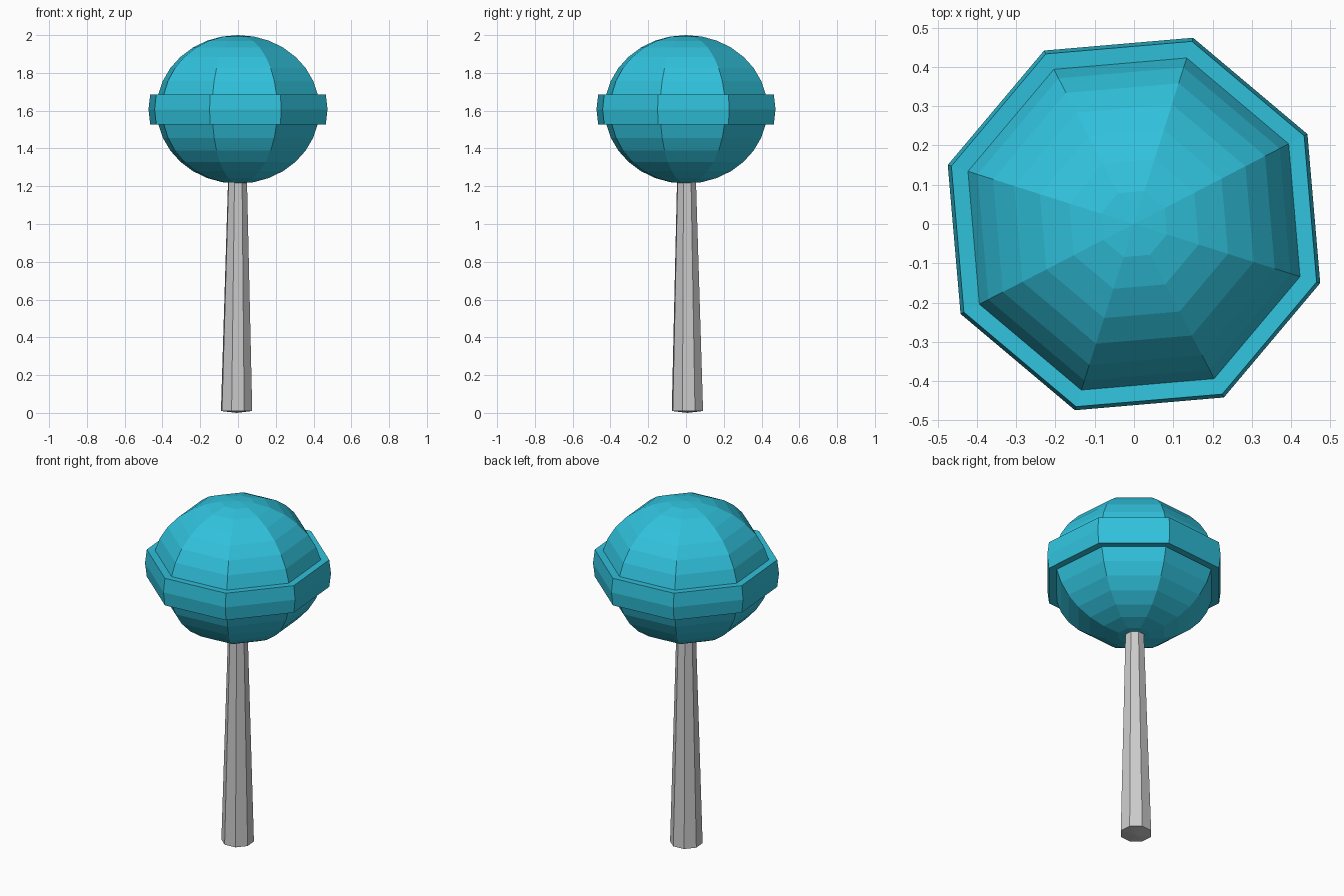
import bpy
import bmesh
import math

if "Cube" in bpy.data.objects:
    bpy.data.objects.remove(bpy.data.objects["Cube"])

SIDES = 8
TURN = math.radians(27.4)


def lathe(name, profile):
    """Flat-faced solid from (radius, z, shift) rings; radius 0 makes a pole."""
    bm = bmesh.new()
    rings = []
    for r, z, s in profile:
        count = 1 if r == 0 else SIDES
        rings.append([bm.verts.new((r * math.cos(TURN + math.tau * k / SIDES) - s,
                                    r * math.sin(TURN + math.tau * k / SIDES) + s, z))
                      for k in range(count)])
    for a, b in zip(rings, rings[1:]):
        for k in range(SIDES):
            n = (k + 1) % SIDES
            if len(a) == 1:
                bm.faces.new((a[0], b[n], b[k]))
            elif len(b) == 1:
                bm.faces.new((a[k], a[n], b[0]))
            else:
                bm.faces.new((a[k], a[n], b[n], b[k]))
    bmesh.ops.recalc_face_normals(bm, faces=bm.faces)
    mesh = bpy.data.meshes.new(name)
    bm.to_mesh(mesh)
    bm.free()
    obj = bpy.data.objects.new(name, mesh)
    bpy.context.collection.objects.link(obj)
    return obj


# Handle: slim tapered stick, leaning very slightly
lathe("handle", [(0, 0, 0.0075), (0.087, 0.01, 0.0075), (0.052, 1.25, 0.0025), (0, 1.25, 0.0025)])

# Head: squashed ball whose two equator rows are pushed out as a band
CENTRE, RADIUS, HEIGHT, RINGS = 1.607, 0.452, 0.393, 16
profile = []
for i in range(RINGS + 1):
    a = math.pi * i / RINGS
    r = 0 if i in (0, RINGS) else RADIUS * math.sin(a)
    z = CENTRE - HEIGHT * math.cos(a)
    out = (r * 1.1, CENTRE + (z - CENTRE) * 1.03, 0)
    if i == 7:
        profile += [(r, z, 0), out]
    elif i == 8:
        profile.append(out)
    elif i == 9:
        profile += [out, (r, z, 0)]
    else:
        profile.append((r, z, 0))
head = lathe("head", profile)

teal = bpy.data.materials.new("teal")
teal.diffuse_color = (0.03, 0.54, 0.72, 1)
teal.use_nodes = True
teal.node_tree.nodes["Principled BSDF"].inputs["Base Color"].default_value = teal.diffuse_color
head.data.materials.append(teal)
